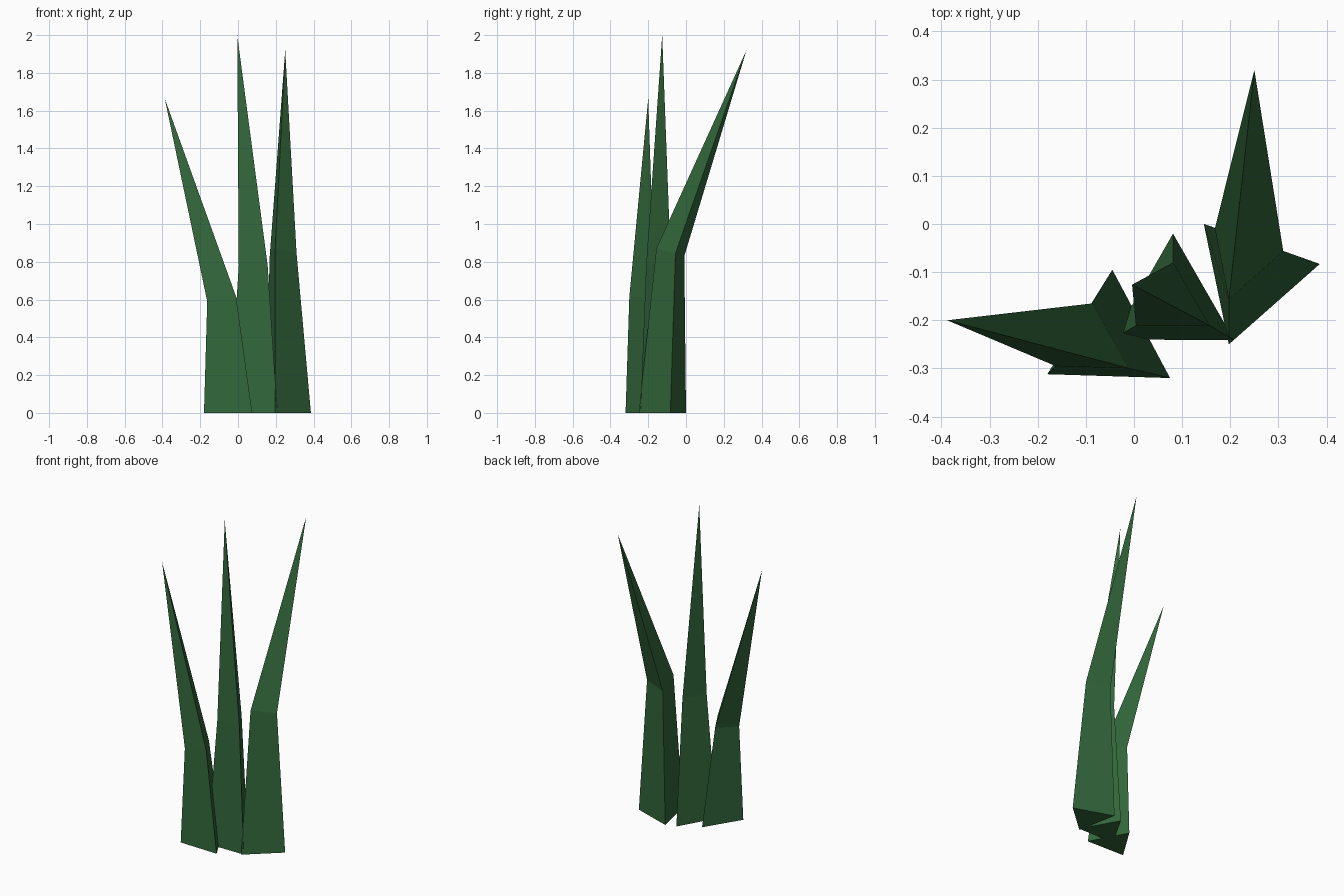
import bpy, bmesh

if "Cube" in bpy.data.objects:
    bpy.data.objects.remove(bpy.data.objects["Cube"])

green = bpy.data.materials.new("leaf_green")
green.diffuse_color = (0.032, 0.135, 0.043, 1)
green.use_nodes = True
green.node_tree.nodes["Principled BSDF"].inputs["Base Color"].default_value = green.diffuse_color


def blade(name, base, bend, tip):
    """Three-sided grass blade: tapered stem up to a bend, then a spike."""
    bm = bmesh.new()
    low = [bm.verts.new((x, y, 0)) for x, y in base]
    mid = [bm.verts.new(p) for p in bend]
    top = bm.verts.new(tip)
    bm.faces.new(low[::-1])
    for i in range(3):
        j = (i + 1) % 3
        bm.faces.new((low[i], low[j], mid[j], mid[i]))
        bm.faces.new((mid[i], mid[j], top))
    bmesh.ops.recalc_face_normals(bm, faces=bm.faces)
    mesh = bpy.data.meshes.new(name)
    bm.to_mesh(mesh)
    bm.free()
    mesh.materials.append(green)
    bpy.context.collection.objects.link(bpy.data.objects.new(name, mesh))


# Left blade, leaning outward
blade("left_blade",
      [(-0.18, -0.312), (0.075, -0.32), (-0.045, -0.095)],
      [(-0.163, -0.295, 0.59), (-0.01, -0.30, 0.615), (-0.087, -0.165, 0.61)],
      (-0.388, -0.20, 1.665))

# Tall middle blade
blade("middle_blade",
      [(-0.045, -0.24), (0.208, -0.241), (0.081, -0.02)],
      [(0.004, -0.211, 0.78), (0.157, -0.211, 0.78), (0.081, -0.08, 0.78)],
      (-0.004, -0.126, 2.0))

# Right blade, leaning backward
blade("right_blade",
      [(0.145, 0.0), (0.197, -0.25), (0.386, -0.083)],
      [(0.168, -0.009, 0.83), (0.197, -0.157, 0.87), (0.31, -0.056, 0.845)],
      (0.25, 0.32, 1.92))
